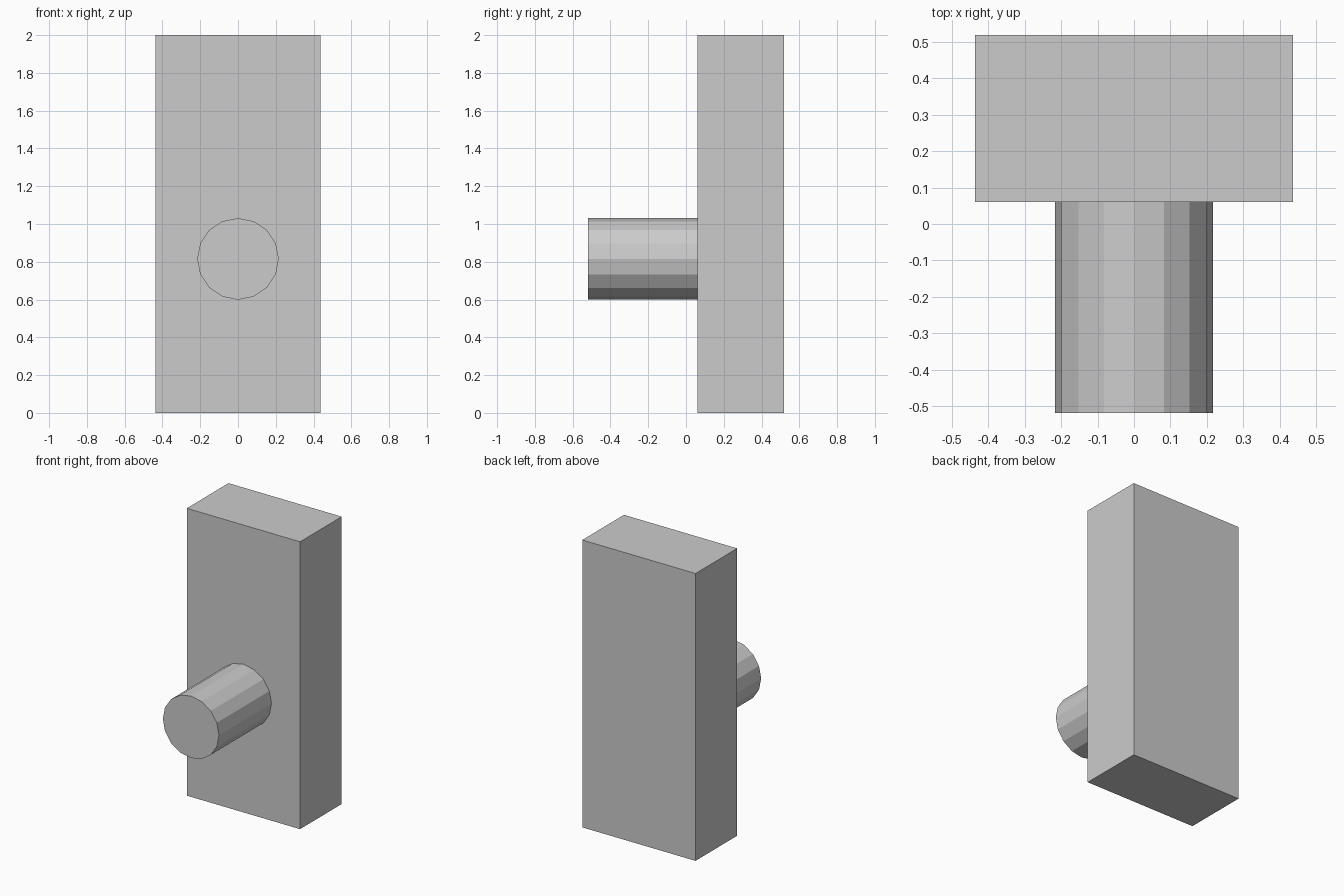
import bpy
import math

if "Cube" in bpy.data.objects:
    bpy.data.objects.remove(bpy.data.objects["Cube"])

grey = bpy.data.materials.new("plain_grey")
grey.diffuse_color = (0.6, 0.6, 0.6, 1)
grey.use_nodes = True
grey.node_tree.nodes["Principled BSDF"].inputs["Base Color"].default_value = grey.diffuse_color


def finish(name):
    ob = bpy.context.object
    ob.name = name
    ob.data.materials.append(grey)
    return ob


# Upright rectangular slab at the back
bpy.ops.mesh.primitive_cube_add(size=1, location=(0, 0.289, 1))
slab = finish("back_slab")
slab.scale = (0.872, 0.458, 2)

# Sixteen-sided peg standing out from the front of the slab
front, back = -0.518, 0.06
bpy.ops.mesh.primitive_cylinder_add(
    vertices=16, radius=0.216, depth=back - front,
    location=(0, (front + back) / 2, 0.815), rotation=(math.pi / 2, 0, 0))
finish("front_peg")
